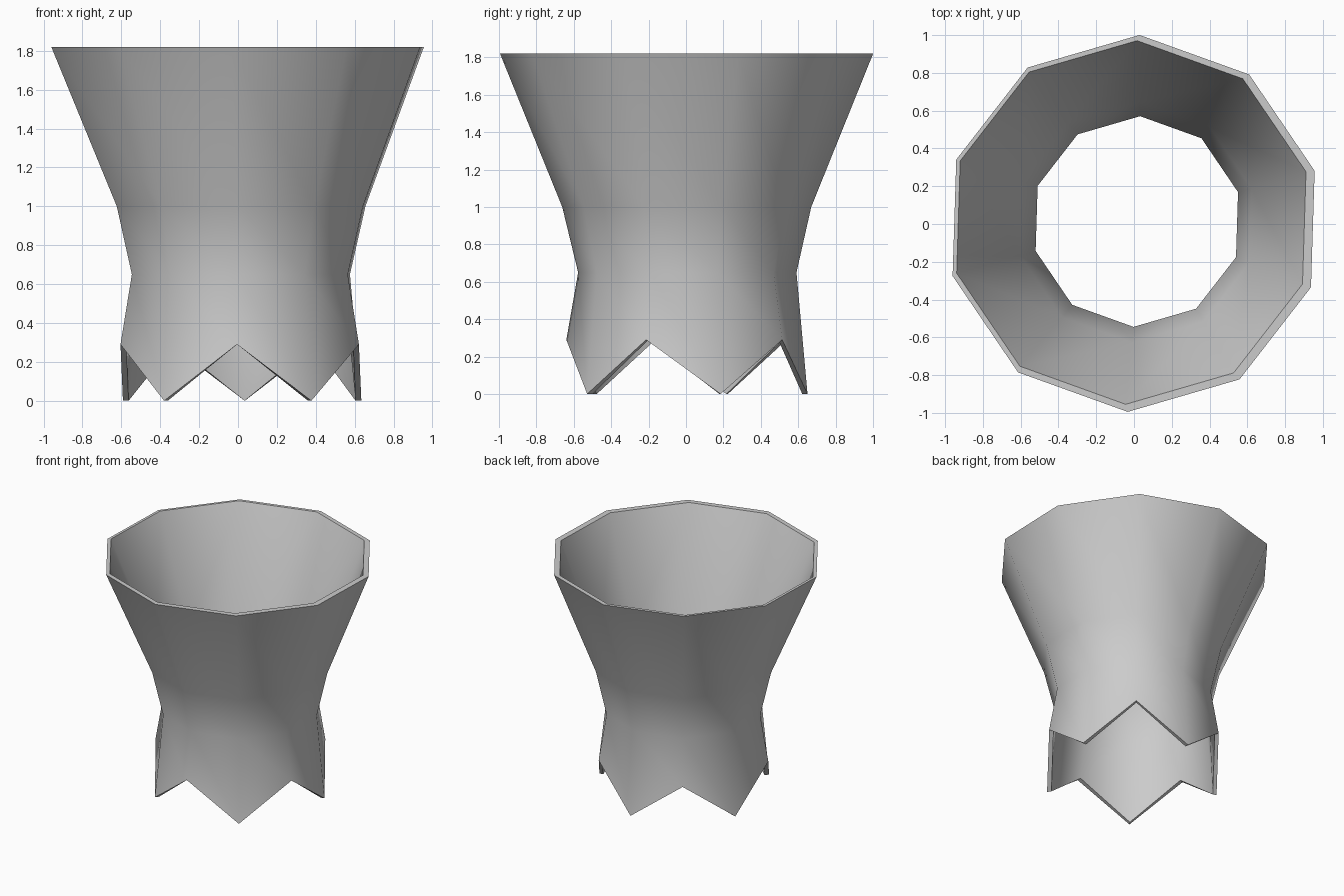
import bpy, bmesh
from math import cos, sin, radians

if "Cube" in bpy.data.objects:
    bpy.data.objects.remove(bpy.data.objects["Cube"])

SIDES = 10
START = 88.2          # angle of the rearmost corner, in degrees
NOTCH = 0.29          # height of the notches in the bottom edge

# each ring: height, radius, centre x, centre y
OUTER = [(0.0, 0.645, 0.015, 0.005), (0.65, 0.584, 0.015, 0.007),
         (1.0, 0.666, 0.016, 0.004), (1.82, 0.998, -0.002, 0.003)]
INNER = [(0.0, 0.614, 0.015, 0.008), (0.65, 0.558, 0.015, 0.013),
         (1.0, 0.637, 0.010, 0.010), (1.82, 0.963, -0.014, 0.008)]

bm = bmesh.new()


def make_wall(profile):
    """One ten-sided skin; every other bottom corner is raised to a notch."""
    rings = []
    for level, (z, r, cx, cy) in enumerate(profile):
        ring = []
        for i in range(SIDES):
            a = radians(START - i * 360 / SIDES)
            h = NOTCH if level == 0 and i % 2 else z
            ring.append(bm.verts.new((cx + r * cos(a), cy + r * sin(a), h)))
        rings.append(ring)
    for low, high in zip(rings, rings[1:]):
        bridge(low, high)
    return rings


def bridge(a, b):
    """Join two rings with quads."""
    for i in range(SIDES):
        j = (i + 1) % SIDES
        bm.faces.new((a[i], a[j], b[j], b[i]))


# Outer and inner skins joined by a flat top rim and a zigzag bottom rim
outer = make_wall(OUTER)
inner = make_wall(INNER)
bridge(outer[-1], inner[-1])
bridge(outer[0], inner[0])
bmesh.ops.recalc_face_normals(bm, faces=bm.faces)

mesh = bpy.data.meshes.new("flared_cuff")
bm.to_mesh(mesh)
bm.free()
cuff = bpy.data.objects.new("flared_cuff", mesh)
bpy.context.collection.objects.link(cuff)

# Smooth round the wall, crisp at the rims
bpy.context.view_layer.objects.active = cuff
cuff.select_set(True)
bpy.ops.object.shade_smooth_by_angle(angle=radians(45))
